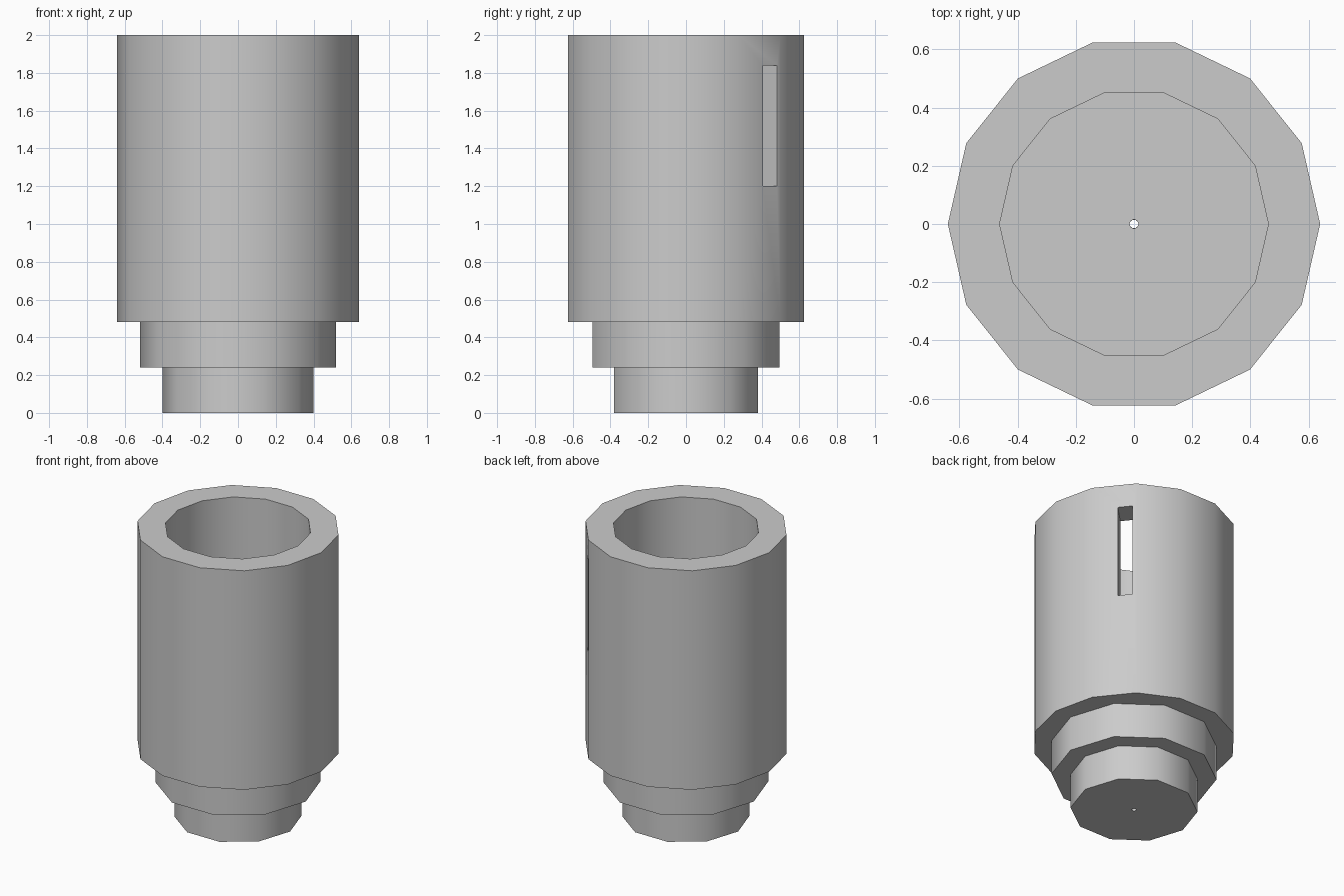
import bpy
import bmesh
from math import cos, sin, pi, radians

cube = bpy.data.objects.get("Cube")
if cube:
    bpy.data.objects.remove(cube, do_unlink=True)

grey = bpy.data.materials.new("plain grey")
grey.use_nodes = True
colour = (0.6, 0.6, 0.6, 1)
grey.diffuse_color = colour
grey.node_tree.nodes["Principled BSDF"].inputs["Base Color"].default_value = colour

HOLE = 0.015


def lathe(name, profile, sides):
    """Spin a closed (radius, height) profile around z with few sides."""
    bm = bmesh.new()
    rings = [[bm.verts.new((r * cos(2 * pi * i / sides), r * sin(2 * pi * i / sides), z))
              for i in range(sides)] for r, z in profile]
    for k, ring in enumerate(rings):
        upper = rings[(k + 1) % len(rings)]
        for i in range(sides):
            j = (i + 1) % sides
            bm.faces.new((ring[i], ring[j], upper[j], upper[i]))
    bmesh.ops.recalc_face_normals(bm, faces=bm.faces)
    mesh = bpy.data.meshes.new(name)
    bm.to_mesh(mesh)
    bm.free()
    mesh.materials.append(grey)
    obj = bpy.data.objects.new(name, mesh)
    bpy.context.collection.objects.link(obj)
    return obj


def disc(name, radius, bottom, top):
    """Solid cylinder with the thin axial bore."""
    return lathe(name, [(HOLE, bottom), (radius, bottom), (radius, top), (HOLE, top)], 10)


# Stepped base
plug = disc("base_plug", 0.4, 0, 0.24)
collar = disc("base_collar", 0.52, 0.24, 0.48)

# Hollow cup with a thick wall and a floor
cup = lathe("cup", [(HOLE, 0.48), (0.64, 0.48), (0.64, 2), (0.462, 2),
                    (0.462, 0.56), (HOLE, 0.56)], 14)

# Upright slot through the wall
bpy.ops.mesh.primitive_cube_add(size=1, location=(0.39, 0.39, 1.52),
                                rotation=(0, 0, radians(45)))
cutter = bpy.context.object
cutter.name = "slot_cutter"
cutter.scale = (0.5, 0.095, 0.64)
cutter.data.materials.append(grey)
cutter.hide_render = True
cutter.hide_viewport = True
slot = cup.modifiers.new("slot", "BOOLEAN")
slot.operation = "DIFFERENCE"
slot.solver = "EXACT"
slot.object = cutter
cutter.hide_viewport = False
bpy.context.view_layer.objects.active = cup
bpy.ops.object.modifier_apply(modifier=slot.name)
bpy.data.objects.remove(cutter, do_unlink=True)

# Smooth walls, sharp rims
for obj in (plug, collar, cup):
    bpy.ops.object.select_all(action="DESELECT")
    obj.select_set(True)
    bpy.context.view_layer.objects.active = obj
    bpy.ops.object.shade_smooth_by_angle(angle=radians(40))
